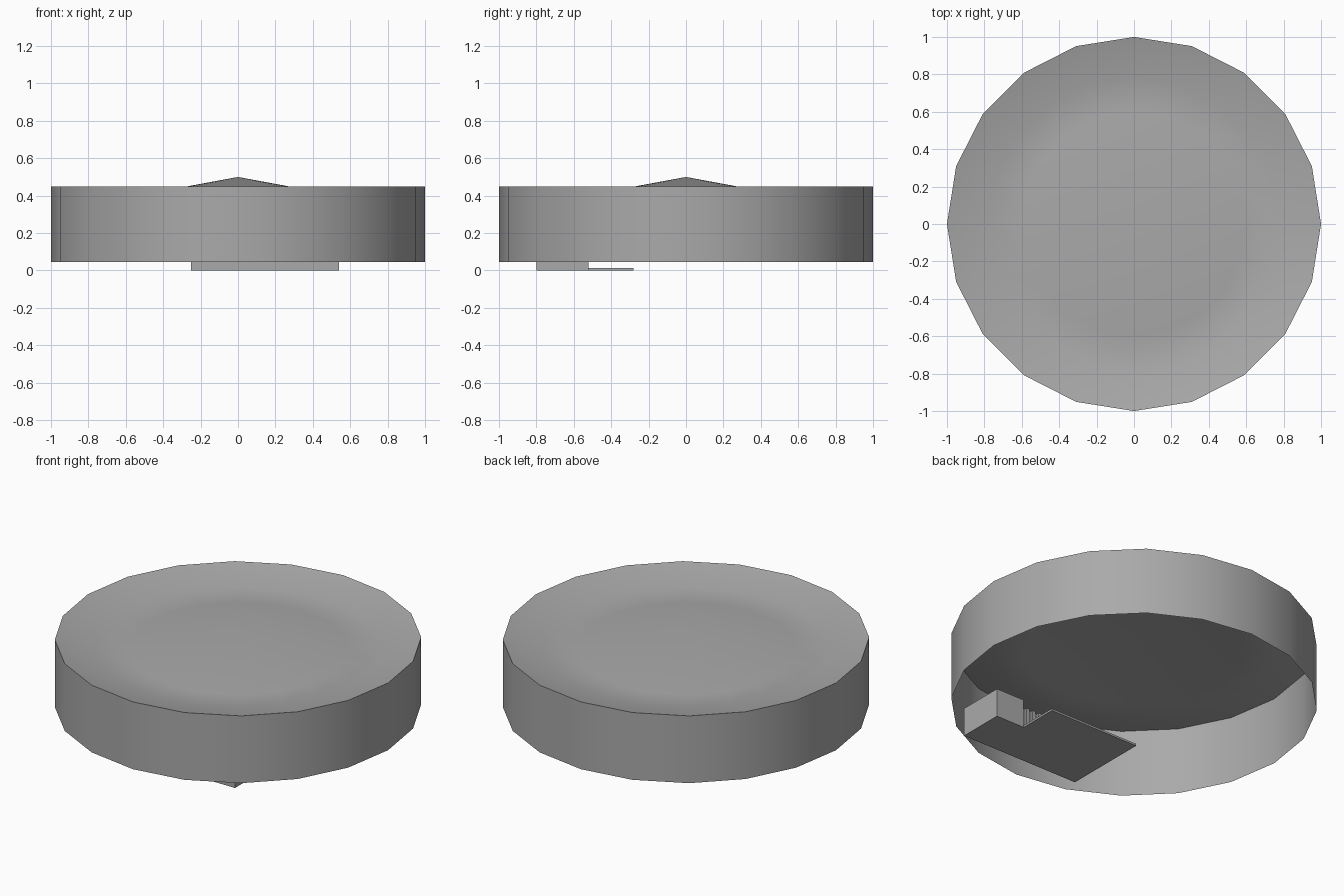
import bpy, bmesh
from math import sin, cos, pi, radians

cube = bpy.data.objects.get("Cube")
if cube:
    bpy.data.objects.remove(cube, do_unlink=True)

grey = bpy.data.materials.new("plain grey")
grey.use_nodes = True
colour = (0.4, 0.4, 0.4, 1)
grey.diffuse_color = colour
grey.node_tree.nodes["Principled BSDF"].inputs["Base Color"].default_value = colour


def finish(name, bm):
    mesh = bpy.data.meshes.new(name)
    bm.to_mesh(mesh)
    bm.free()
    mesh.materials.append(grey)
    obj = bpy.data.objects.new(name, mesh)
    bpy.context.collection.objects.link(obj)
    return obj


def box(name, x0, x1, y0, y1, z0, z1):
    bm = bmesh.new()
    bmesh.ops.create_cube(bm, size=1)
    for v in bm.verts:
        v.co = ((x0 + x1) / 2 + v.co.x * (x1 - x0),
                (y0 + y1) / 2 + v.co.y * (y1 - y0),
                (z0 + z1) / 2 + v.co.z * (z1 - z0))
    return finish(name, bm)


# Thin shell open underneath: wall, sunken ring and shallow central peak
SIDES = 20
profile = [(1, 0.045), (1, 0.45), (0.78, 0.396), (0.6, 0.389)]
bm = bmesh.new()
rings = [[bm.verts.new((r * cos(2 * pi * i / SIDES), r * sin(2 * pi * i / SIDES), z))
          for i in range(SIDES)] for r, z in profile]
peak = bm.verts.new((0, 0, 0.5))
for i in range(SIDES):
    j = (i + 1) % SIDES
    for low, high in zip(rings, rings[1:]):
        bm.faces.new((low[i], low[j], high[j], high[i]))
    bm.faces.new((rings[-1][i], rings[-1][j], peak))
shell = finish("dish_shell", bm)
bpy.ops.object.select_all(action='DESELECT')
shell.select_set(True)
bpy.context.view_layer.objects.active = shell
bpy.ops.object.shade_smooth_by_angle(angle=radians(35))

# Fitting beneath the front rim: tall end block, lower body and thin lip
box("end_block", 0.35, 0.54, -0.8, -0.52, 0, 0.172)
box("fitting_body", -0.25, 0.35, -0.8, -0.535, 0, 0.13)
box("fitting_lip", -0.25, 0.35, -0.535, -0.28, 0, 0.012)

# Upright ribs along the back of the body
RIBS = 14
pitch = 0.6 / RIBS
for i in range(RIBS):
    x = -0.25 + i * pitch
    box(f"body_rib_{i + 1}", x, x + pitch / 2, -0.535, -0.52, 0.012, 0.13)
